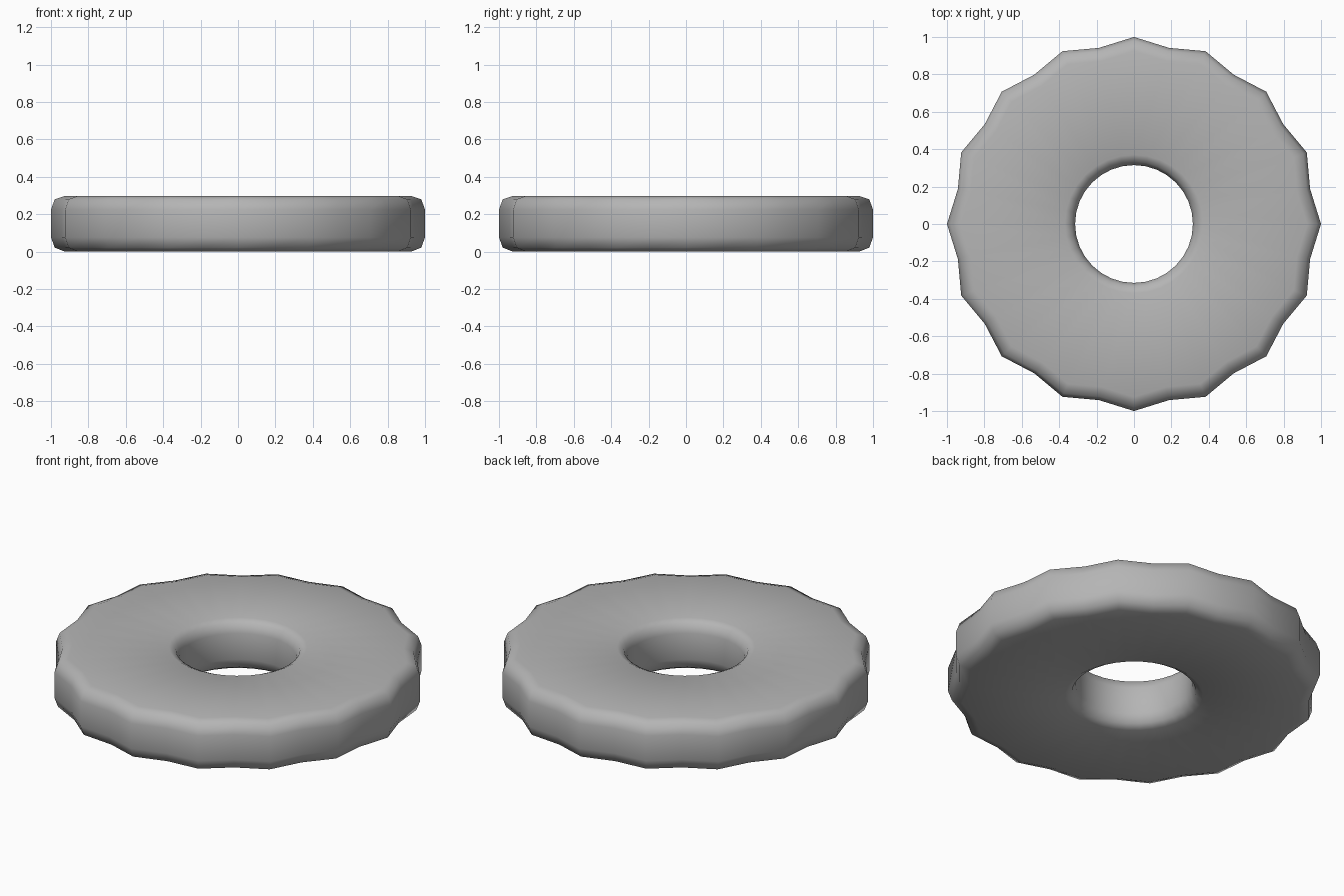
import bpy, bmesh
from math import sin, cos, pi

if "Cube" in bpy.data.objects:
    bpy.data.objects.remove(bpy.data.objects["Cube"])

SEG = 32          # 16 rim points with a shallow hollow between each pair
HOLLOW = 0.96     # rim radius in the hollows

# closed cross-section: (radius, height, belongs to the scalloped rim)
profile = [
    (0.925, 0.0, True), (0.98, 0.022, True), (1.0, 0.077, True),
    (1.0, 0.225, True), (0.98, 0.28, True), (0.925, 0.298, True),
    (0.37, 0.298, False), (0.333, 0.28, False), (0.315, 0.23, False),
    (0.315, 0.075, False), (0.333, 0.022, False), (0.37, 0.0, False),
]

# scalloped ring swept around z
bm = bmesh.new()
rings = []
for i in range(SEG):
    a = 2 * pi * i / SEG
    ring = []
    for r, z, rim in profile:
        k = r * HOLLOW if rim and i % 2 else r
        ring.append(bm.verts.new((k * cos(a), k * sin(a), z)))
    rings.append(ring)
n = len(profile)
for i in range(SEG):
    p, q = rings[i], rings[(i + 1) % SEG]
    for j in range(n):
        k = (j + 1) % n
        bm.faces.new((p[j], q[j], q[k], p[k]))
bmesh.ops.recalc_face_normals(bm, faces=bm.faces)
for f in bm.faces:
    f.smooth = True

mesh = bpy.data.meshes.new("scalloped_ring")
bm.to_mesh(mesh)
bm.free()

# darker grey finish
grey = bpy.data.materials.new("dark_grey")
grey.diffuse_color = (0.46, 0.46, 0.46, 1)
grey.use_nodes = True
grey.node_tree.nodes["Principled BSDF"].inputs["Base Color"].default_value = grey.diffuse_color
mesh.materials.append(grey)
bpy.context.collection.objects.link(bpy.data.objects.new("scalloped_ring", mesh))
